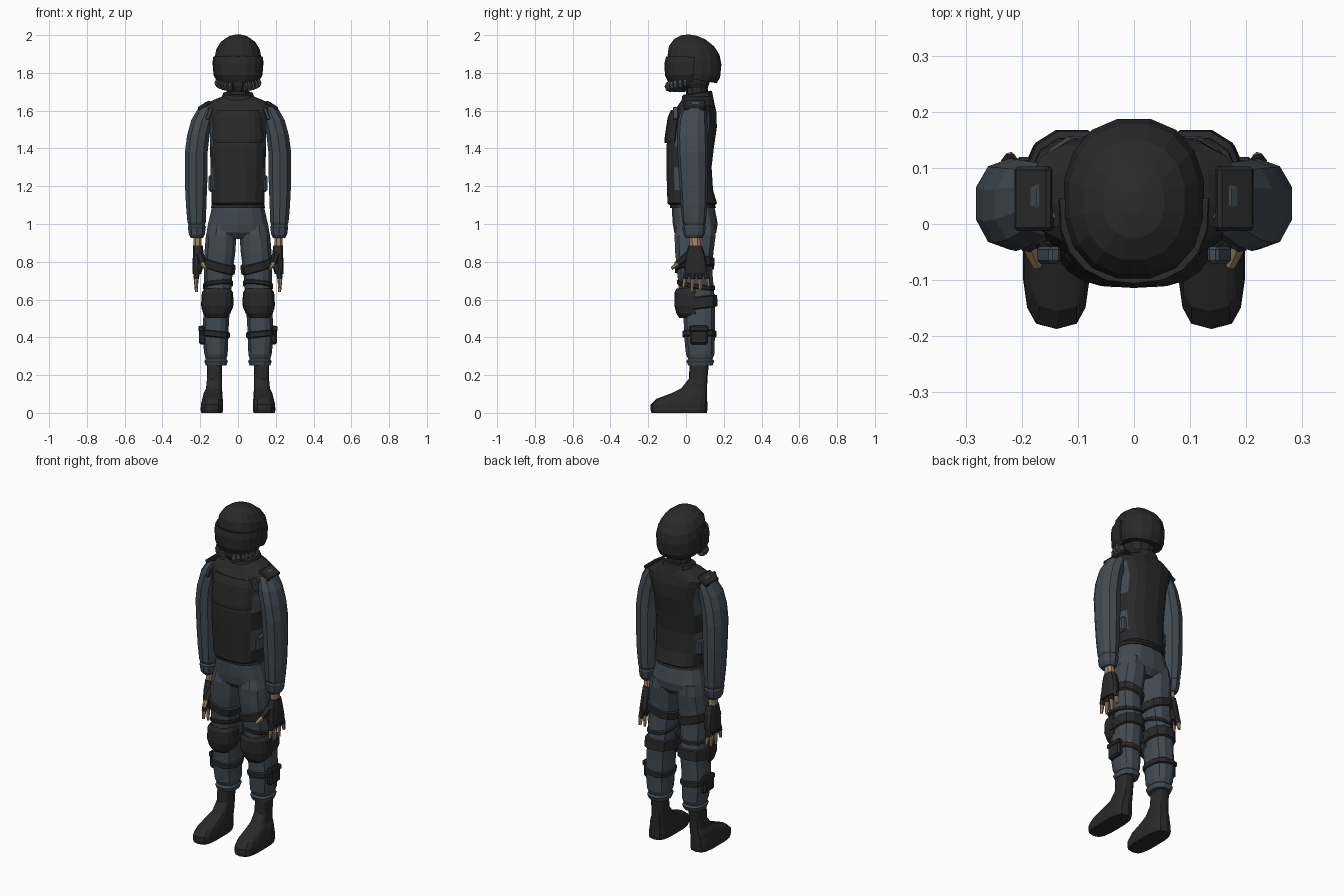
import bpy, bmesh
from math import cos, sin, pi, radians
from mathutils import Vector, Matrix

if "Cube" in bpy.data.objects:
    bpy.data.objects.remove(bpy.data.objects["Cube"])


def material(name, rgb):
    m = bpy.data.materials.new(name)
    m.use_nodes = True
    m.diffuse_color = (*rgb, 1)
    node = next(n for n in m.node_tree.nodes if n.type == 'BSDF_PRINCIPLED')
    node.inputs["Base Color"].default_value = (*rgb, 1)
    node.inputs["Roughness"].default_value = 0.9
    return m


BLACK = material("black gear", (0.022, 0.022, 0.022))
CLOTH = material("blue grey cloth", (0.055, 0.07, 0.085))
HOSE = material("hose grey", (0.06, 0.068, 0.075))
SKIN = material("skin", (0.38, 0.25, 0.13))


def finish(name, bm, mats, mirror=False):
    bmesh.ops.recalc_face_normals(bm, faces=bm.faces)
    me = bpy.data.meshes.new(name)
    bm.to_mesh(me)
    bm.free()
    for m in mats:
        me.materials.append(m)
    ob = bpy.data.objects.new(name, me)
    bpy.context.collection.objects.link(ob)
    if mirror:
        ob.modifiers.new("Mirror", 'MIRROR').use_mirror_merge = False
    return ob


def spow(v, p):
    return abs(v) ** p * (1 if v >= 0 else -1)


def loft(name, rings, mats, n=12, power=0.8, mirror=False, tilt=(0, 0), arc=None, rule=None):
    """Skin rings of (z, x0, x1, y0, y1); an arc in degrees makes an open plate."""
    bm = bmesh.new()
    rows = []
    count = n + 1 if arc else n
    for z, x0, x1, y0, y1 in rings:
        row = []
        for i in range(count):
            a = radians(arc[0] + (arc[1] - arc[0]) * i / n) if arc else 2 * pi * (i + .5) / n
            dx = spow(cos(a), power) * (x1 - x0) / 2
            dy = spow(sin(a), power) * (y1 - y0) / 2
            row.append(bm.verts.new(((x0 + x1) / 2 + dx, (y0 + y1) / 2 + dy,
                                     z + tilt[0] * dx + tilt[1] * dy)))
        rows.append(row)
    for a, b in zip(rows, rows[1:]):
        for i in range(n):
            j = (i + 1) % count
            bm.faces.new((a[i], a[j], b[j], b[i]))
    if not arc:
        bm.faces.new(rows[0])
        bm.faces.new(rows[-1])
    bmesh.ops.recalc_face_normals(bm, faces=bm.faces)
    if rule:
        for f in bm.faces:
            f.material_index = rule(f.calc_center_median(), f.normal)
    ob = finish(name, bm, mats, mirror)
    if arc:
        s = ob.modifiers.new("Solidify", 'SOLIDIFY')
        s.thickness, s.offset = 0.012, 0
    return ob


def mid(rings):
    """Turn (z, half width, y0, y1) into centred rings."""
    return [(z, -w, w, y0, y1) for z, w, y0, y1 in rings]


def at(rings, z):
    for a, b in zip(rings, rings[1:]):
        if b[0] <= z <= a[0]:
            t = (a[0] - z) / (a[0] - b[0])
            return [p + (q - p) * t for p, q in zip(a[1:], b[1:])]


def band(name, rings, low, high, grow, mat, tilt=(0, 0)):
    """Strap that follows a limb between two heights."""
    out = []
    for z, g in ((high, 0), (high - .005, grow), (low + .005, grow), (low, 0)):
        x0, x1, y0, y1 = at(rings, z)
        out.append((z, x0 - g, x1 + g, y0 - g, y1 + g))
    return loft(name, out, [mat], mirror=True, tilt=tilt)


def rod(name, a, b, r0, r1, mat, sides=6, mirror=True):
    a, b = Vector(a), Vector(b)
    bm = bmesh.new()
    turn = (b - a).to_track_quat('Z', 'Y').to_matrix().to_4x4()
    bmesh.ops.create_cone(bm, cap_ends=True, segments=sides, radius1=r0, radius2=r1,
                          depth=(b - a).length, matrix=Matrix.Translation((a + b) / 2) @ turn)
    return finish(name, bm, [mat], mirror)


def box(name, loc, size, mat, tilt=0, bevel=.01):
    bm = bmesh.new()
    bmesh.ops.create_cube(bm, size=1, matrix=Matrix.Translation(loc)
                          @ Matrix.Rotation(tilt, 4, 'Y') @ Matrix.Diagonal((*size, 1)))
    bmesh.ops.bevel(bm, geom=bm.edges[:], offset=bevel, segments=1, affect='EDGES')
    return finish(name, bm, [mat], True)


# Helmet, visor, head
loft("helmet", mid([(1.765, .115, -.06, .165), (1.80, .125, -.085, .183), (1.87, .127, -.1, .19),
                    (1.92, .117, -.092, .18), (1.96, .092, -.065, .15), (1.988, .055, -.025, .105),
                    (2.0, .018, .015, .06)]), [BLACK], n=16, power=.9, tilt=(0, -.18))
loft("visor", mid([(1.755, .105, -.09, .13), (1.79, .124, -.106, .15), (1.85, .129, -.108, .16),
                   (1.885, .127, -.1, .16)]), [BLACK], n=10, power=.85, arc=(175, 365))
loft("neck", mid([(1.80, .085, -.05, .13), (1.75, .075, -.04, .125), (1.72, .06, .0, .115),
                  (1.62, .065, .0, .125)]), [BLACK], n=10)

# Breathing mask with ribbed hoses
loft("mask", mid([(1.80, .06, -.095, .02), (1.73, .05, -.09, .01), (1.70, .03, -.075, .0)]),
     [BLACK], n=8)
for k in range(6):
    a = radians(15 + 15 * k)
    c = Vector((.02 + .075 * sin(a), -.085 + .08 * (1 - cos(a)), 1.728 + .004 * k))
    d = Vector((cos(a), sin(a), .1)).normalized() * .008
    rod("hose_rib", c - d, c + d, .03, .024, HOSE, 8)

# Torso: vest, collar, shirt, belt
shirt = mid([(1.64, .11, .0, .13), (1.59, .165, -.04, .145), (1.5, .15, -.07, .15),
             (1.3, .142, -.075, .125), (1.08, .135, -.07, .14)])
loft("shirt", shirt, [CLOTH], n=14)
vest = mid([(1.675, .085, -.005, .14), (1.655, .135, -.025, .148), (1.625, .188, -.045, .155),
            (1.59, .178, -.068, .163), (1.51, .15, -.09, .165), (1.41, .15, -.106, .15),
            (1.3, .148, -.106, .137), (1.18, .143, -.102, .145), (1.11, .142, -.1, .166),
            (1.1, .13, -.09, .155)])


def vest_sides(c, normal):
    side = abs(normal.x) > .7
    return int(side and (1.18 < c.z < 1.3 or 1.41 < c.z < 1.59))


loft("vest", vest, [BLACK, CLOTH], n=16, power=.72, rule=vest_sides)
loft("collar", mid([(1.695, .07, -.015, .135), (1.69, .08, -.022, .14), (1.64, .1, -.03, .15)]),
     [BLACK], tilt=(0, .15))
loft("chest_plate", mid([(1.6, .125, -.075, .12), (1.56, .135, -.092, .12),
                         (1.45, .14, -.108, .12), (1.43, .135, -.108, .12)]),
     [BLACK], n=8, power=.7, arc=(205, 335))
box("shoulder_strap", (.178, .045, 1.627), (.075, .115, .022), BLACK, .55, .006)
box("shoulder_buckle", (.152, -.055, 1.585), (.022, .03, .07), CLOTH, -.35, .005)
box("side_pouch", (.135, .03, 1.215), (.04, .12, .09), CLOTH)

# Hips and legs
hips = mid([(1.13, .135, -.075, .14), (1.07, .145, -.075, .155), (1.0, .162, -.07, .168),
            (.955, .17, -.062, .16), (.92, .12, -.03, .13)])
loft("hips", hips, [CLOTH], n=14)
loft("belt", mid([(1.115, .14, -.083, .15), (1.085, .146, -.085, .158)]), [BLACK], n=14)
leg = [(1.0, .02, .155, -.05, .155), (.94, .006, .172, -.064, .16), (.85, .012, .18, -.06, .148),
       (.75, .026, .182, -.05, .142), (.65, .034, .18, -.04, .15), (.58, .036, .182, -.03, .158),
       (.5, .045, .186, -.015, .155), (.4, .05, .19, -.012, .155), (.31, .053, .18, -.002, .152),
       (.285, .06, .172, .01, .142), (.275, .052, .18, .0, .152), (.25, .06, .172, .01, .142)]
loft("trouser_legs", leg, [CLOTH], mirror=True)
band("thigh_strap", leg, .755, .805, .009, BLACK, (.28, .1))
band("thigh_lower_strap", leg, .665, .69, .008, BLACK, (-.1, -.15))
band("knee_strap", leg, .55, .615, .013, BLACK, (0, .12))
band("shin_strap", leg, .4, .435, .008, BLACK, (.1, 0))
loft("knee_pad", [(.655, .045, .172, -.045, .12), (.635, .032, .186, -.055, .12),
                  (.57, .03, .19, -.056, .12), (.53, .045, .18, -.046, .12),
                  (.505, .065, .16, -.03, .12)],
     [BLACK], n=8, power=.7, mirror=True, arc=(175, 365))
box("shin_pouch", (.188, .068, .412), (.036, .095, .1), BLACK)
box("shin_pouch_flap", (.195, .068, .445), (.03, .103, .03), BLACK, 0, .006)

# Boots
loft("boots", [(.27, .085, .165, .02, .122), (.18, .085, .165, .015, .113),
               (.13, .084, .17, -.025, .112), (.105, .082, .182, -.075, .112),
               (.075, .08, .19, -.155, .112), (.045, .078, .197, -.187, .113),
               (.015, .078, .199, -.187, .113), (.0, .082, .195, -.182, .11)],
     [BLACK], n=14, power=.62, mirror=True)

# Sleeves with cuffs
arm = [(1.645, .115, .175, .01, .09), (1.615, .11, .212, -.02, .108), (1.55, .13, .25, -.042, .112),
       (1.47, .148, .272, -.048, .115), (1.38, .158, .284, -.046, .117), (1.22, .16, .284, -.035, .115),
       (1.1, .165, .278, -.028, .112), (1.01, .168, .27, -.02, .105), (.995, .174, .264, -.014, .1),
       (.985, .168, .268, -.02, .104), (.945, .174, .262, -.014, .098), (.925, .185, .25, .0, .085)]
loft("sleeves", arm, [CLOTH], n=10, power=.9, mirror=True)

# Hands in fingerless gloves
loft("wrists", [(.95, .192, .238, .015, .075), (.86, .19, .236, .018, .08)], [SKIN], n=8, mirror=True)
loft("gloves", [(.885, .186, .238, .012, .085), (.84, .18, .24, -.002, .1),
                (.77, .184, .242, -.01, .115), (.735, .194, .242, -.008, .115)],
     [BLACK], n=10, power=.7, mirror=True)
for i, tip in enumerate((.665, .64, .645, .67)):
    y = .004 + .033 * i
    end = y + .012 * (i - 1.5)
    knuckle, middle = (.218, y, .75), (.222, (y + end) / 2, .71)
    rod("glove_finger", knuckle, middle, .017, .015, BLACK)
    rod("finger", middle, (.22, end, tip), .0125, .008, SKIN)
rod("glove_thumb", (.2, .012, .835), (.187, -.04, .79), .022, .016, BLACK)
rod("thumb", (.187, -.04, .79), (.172, -.075, .765), .014, .009, SKIN)
